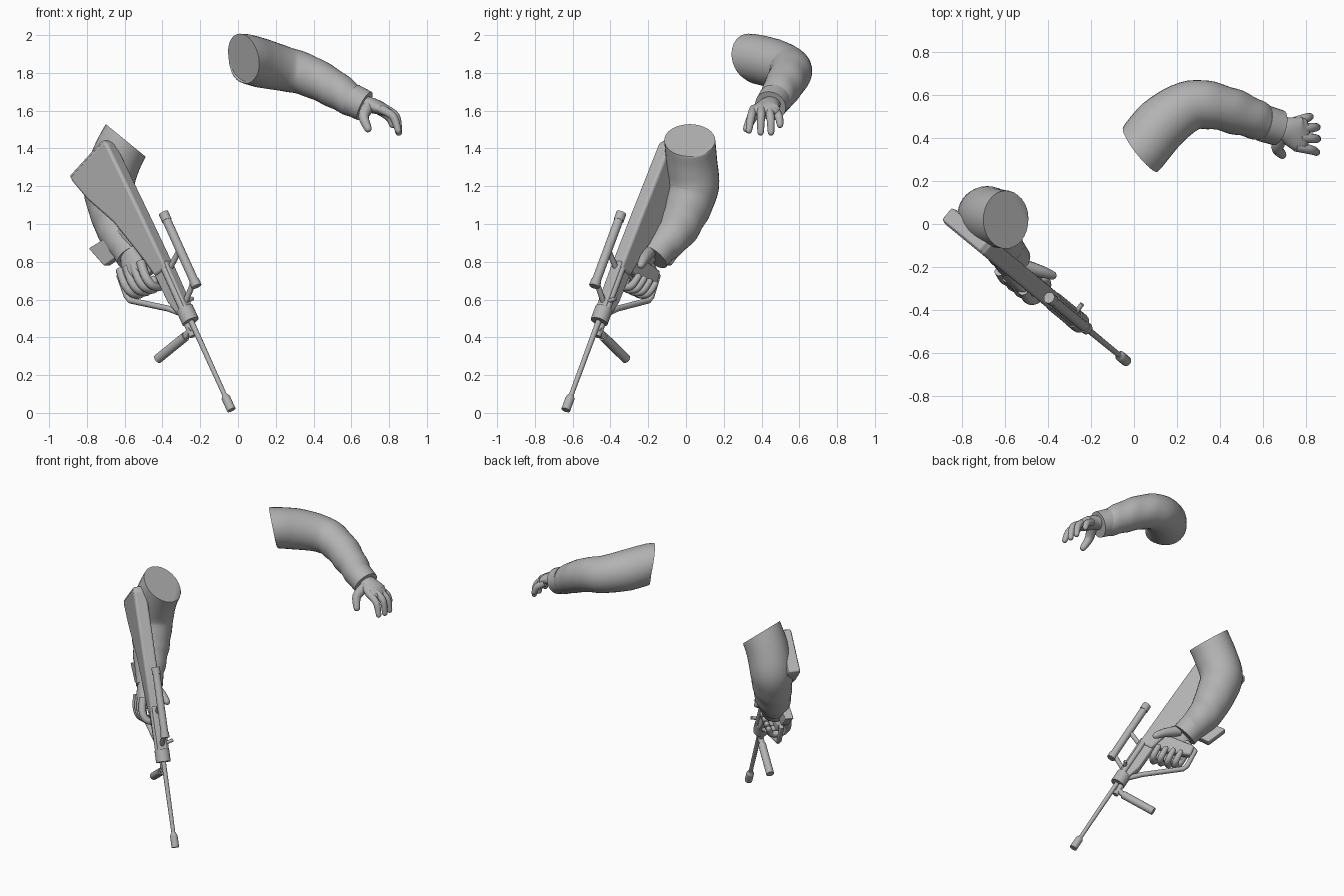
import bpy, bmesh, math
from mathutils import Vector, Matrix

if "Cube" in bpy.data.objects:
    bpy.data.objects.remove(bpy.data.objects["Cube"])

grey = bpy.data.materials.new("plain_grey")
grey.diffuse_color = (0.45, 0.45, 0.45, 1)
grey.use_nodes = True
grey.node_tree.nodes["Principled BSDF"].inputs["Base Color"].default_value = grey.diffuse_color

# Gun frame: s runs from muzzle to butt, t is towards the sight, w is sideways
ORIGIN = Vector((-0.035, -0.637, 0.015))
B = Vector((-0.39, 0.32, 0.863)).normalized()
W = Vector((0.634, 0.773, 0)).normalized()
U = W.cross(B).normalized()
W = B.cross(U)


def G(s, t, w=0.0):
    return ORIGIN + B * s + U * t + W * w


def finish(name, bm, angle=40):
    bmesh.ops.recalc_face_normals(bm, faces=bm.faces[:])
    me = bpy.data.meshes.new(name)
    bm.to_mesh(me)
    bm.free()
    me.materials.append(grey)
    me.shade_smooth()
    me.set_sharp_from_angle(angle=math.radians(angle))
    ob = bpy.data.objects.new(name, me)
    bpy.context.collection.objects.link(ob)
    return ob


def spline(a, b, c, d, f):
    return 0.5 * (2 * b + (c - a) * f + (2 * a - 5 * b + 4 * c - d) * f * f
                  + (3 * b - a - 3 * c + d) * f ** 3)


def sweep(name, pts, radii, ref=(0, 0, 1), steps=5, sides=16, tip=False,
          n0=None, folds=0.0):
    """Tube along a path; each radius is a number or a (side, up) pair."""
    pts = [Vector(p) for p in pts]
    if not isinstance(radii, (list, tuple)):
        radii = [radii] * len(pts)
    rad = [Vector(r) if isinstance(r, tuple) else Vector((r, r)) for r in radii]
    path, size = [], []
    n = len(pts)
    for i in range(n - 1):
        k = (max(i - 1, 0), i, i + 1, min(i + 2, n - 1))
        for j in range(steps):
            path.append(spline(*[pts[q] for q in k], j / steps))
            size.append(rad[i].lerp(rad[i + 1], j / steps))
    path.append(pts[-1])
    size.append(rad[-1])
    m = len(path)
    tans = [(path[min(i + 1, m - 1)] - path[max(i - 1, 0)]).normalized()
            for i in range(m)]
    if n0:
        tans[0] = Vector(n0).normalized()
        tans[1] = (tans[0] + tans[1]).normalized()
    if tip:  # rounded end
        c, t, r = path[-1], tans[-1], size[-1]
        for a in (30, 55, 78):
            a = math.radians(a)
            path.append(c + t * min(r) * math.sin(a))
            size.append(r * math.cos(a))
            tans.append(t)
    bm = bmesh.new()
    rings = []
    for i, (c, t, r) in enumerate(zip(path, tans, size)):
        side = t.cross(Vector(ref)).normalized()
        up = side.cross(t)
        f = i / (m - 1)
        ring = []
        for k in range(sides):
            a = 2 * math.pi * k / sides
            amp = folds * max(0, min(1, (f - 0.35) * 4))
            g = 1 + amp * math.sin(f * 42 + 2.2 * math.sin(a)) * (0.6 + 0.4 * math.cos(2 * a + 1))
            ring.append(bm.verts.new(c + (side * r.x * math.cos(a) + up * r.y * math.sin(a)) * g))
        rings.append(ring)
    for p, q in zip(rings, rings[1:]):
        for k in range(sides):
            l = (k + 1) % sides
            bm.faces.new((p[k], p[l], q[l], q[k]))
    bm.faces.new(rings[0])
    bm.faces.new(rings[-1])
    return finish(name, bm)


def rod(name, a, b, r0, r1=None, sides=16):
    return sweep(name, [G(*a), G(*b)], [r0, r0 if r1 is None else r1],
                 ref=W, steps=1, sides=sides)


def plate(name, profile, half, bevel=0.01, w=0.0):
    """Side profile in the gun frame, given thickness and rounded edges."""
    bm = bmesh.new()
    lo = [bm.verts.new(G(s, t, w - half)) for s, t in profile]
    hi = [bm.verts.new(G(s, t, w + half)) for s, t in profile]
    n = len(profile)
    bm.faces.new(lo)
    bm.faces.new(hi)
    for i in range(n):
        j = (i + 1) % n
        bm.faces.new((lo[i], lo[j], hi[j], hi[i]))
    ob = finish(name, bm)
    if bevel:
        mod = ob.modifiers.new("round", 'BEVEL')
        mod.width = bevel
        mod.segments = 3
        mod.limit_method = 'ANGLE'
    return ob


# Outstretched arm: sleeve, cuff, palm, fingers
sweep("left_sleeve",
      [(.03, .345, 1.88), (.13, .465, 1.85), (.25, .545, 1.82), (.36, .55, 1.79),
       (.50, .51, 1.72), (.60, .47, 1.655), (.645, .455, 1.635)],
      [.13, .13, .118, .11, .10, .085, .076], n0=(.77, .6, .2), folds=.04, sides=32)
sweep("left_cuff", [(.60, .468, 1.66), (.67, .447, 1.625)], [.086, .084], steps=1, sides=28)
sweep("left_palm", [(.64, .455, 1.64), (.70, .44, 1.63), (.76, .42, 1.61), (.79, .418, 1.595)],
      [(.05, .042), (.058, .042), (.08, .034), (.074, .026)], tip=True, sides=20)
for name, pts in {
    "index": [(.75, .36, 1.61), (.82, .345, 1.57), (.848, .333, 1.495)],
    "middle": [(.77, .40, 1.615), (.835, .397, 1.57), (.852, .395, 1.485)],
    "ring": [(.77, .44, 1.61), (.832, .448, 1.56), (.85, .45, 1.485)],
    "little": [(.75, .475, 1.60), (.80, .492, 1.565), (.818, .498, 1.525)],
}.items():
    sweep("left_" + name + "_finger", pts, [.024, .022, .017], ref=(0, 1, 0), tip=True, sides=12)
sweep("left_thumb", [(.69, .41, 1.62), (.665, .355, 1.57), (.688, .322, 1.505)],
      [.036, .028, .02], ref=(1, 0, 0), tip=True, sides=12)

# Arm holding the grip
sweep("right_sleeve",
      [(-.595, .02, 1.443), (-.65, .03, 1.33), (-.685, .04, 1.2), (-.665, 0, 1.07),
       (-.635, -.055, .96), (-.59, -.13, .875), (-.572, -.155, .845)],
      [.135, .135, .135, .123, .108, .088, .078], ref=(1, 0, 0), n0=(-.63, 0, -.77),
      folds=.04, sides=32)
sweep("right_cuff", [(-.595, -.12, .89), (-.56, -.172, .825)], [.088, .085],
      ref=(1, 0, 0), steps=1, sides=28)
sweep("right_palm", [G(1.12, -.19, .02), G(1.04, -.18, -.015), G(.96, -.175, -.045), G(.92, -.175, -.05)],
      [(.05, .045), (.062, .042), (.088, .032), (.08, .024)], ref=W, tip=True, sides=20)
for i, name in enumerate(("index", "middle", "ring", "little")):
    t, k = -.105 - .047 * i, .012 * i
    sweep("right_" + name + "_finger",
          [G(.97 + k, t, -.05), G(.88 + k, t, -.065), G(.825 + k, t, -.04),
           G(.82 + k, t, .03), G(.88 + k, t, .058)],
          [.025, .024, .023, .021, .018], ref=U, tip=True, sides=12)
sweep("right_thumb", [G(1.06, -.15, .03), G(.98, -.09, .07), G(.925, -.06, .09)],
      [.036, .028, .02], ref=U, tip=True, sides=12)

# Barrel group
rod("barrel", (.06, 0), (.58, 0), .0125, .015)
rod("muzzle_brake", (0, 0), (.075, 0), .024)
rod("muzzle_neck", (.075, 0), (.095, 0), .024, .014)
rod("barrel_collar", (.545, -.005), (.625, -.005), .047)
rod("gas_tube", (.47, -.032), (.56, -.032), .018)

# Receiver and stock
plate("receiver", [(.61, .028), (.90, .03), (.90, -.075), (.70, -.07), (.61, -.045)], .032, .01)
for side in (-1, 1):
    rod("receiver_rail", (.61, .0, side * .027), (.87, .0, side * .027), .018)
plate("stock", [(.86, .022), (1.2, .015), (1.64, .003), (1.658, -.02), (1.605, -.305),
                (1.58, -.305), (1.45, -.265), (1.25, -.17), (1.0, -.10), (.86, -.07)], .042, .022)
plate("butt_pad", [(1.64, -.002), (1.667, -.02), (1.615, -.31), (1.585, -.302)], .037, .01)
plate("magazine", [(1.08, -.09), (1.2, -.12), (1.222, -.395), (1.09, -.35)], .027, .006)

# Pistol grip, hand guard and folding front grip
plate("pistol_grip", [(.90, -.06), (1.0, -.08), (1.02, -.29), (.95, -.30), (.90, -.16)], .026, .012)
sweep("hand_guard", [G(.61, -.035), G(.68, -.10), G(.85, -.305), G(.88, -.315), G(1.0, -.305), G(1.03, -.22)],
      .016, ref=W, steps=1, sides=12)
rod("front_grip", (.495, -.075), (.488, -.30), .025)
rod("front_grip_hinge", (.51, -.02), (.495, -.08), .018)

# Sight tube and its posts
rod("sight_tube", (.69, .125), (1.13, .125), .024)
rod("sight_front_ring", (.685, .125), (.72, .125), .028)
rod("sight_rear_ring", (1.09, .125), (1.135, .125), .027)
rod("sight_front_post", (.655, .02), (.715, .118), .015, sides=10)
rod("sight_rear_post", (.86, .015), (.91, .118), .015, sides=10)

# Cocking handle
rod("cocking_handle", (.66, .01, .02), (.675, .015, .075), .011, sides=10)
